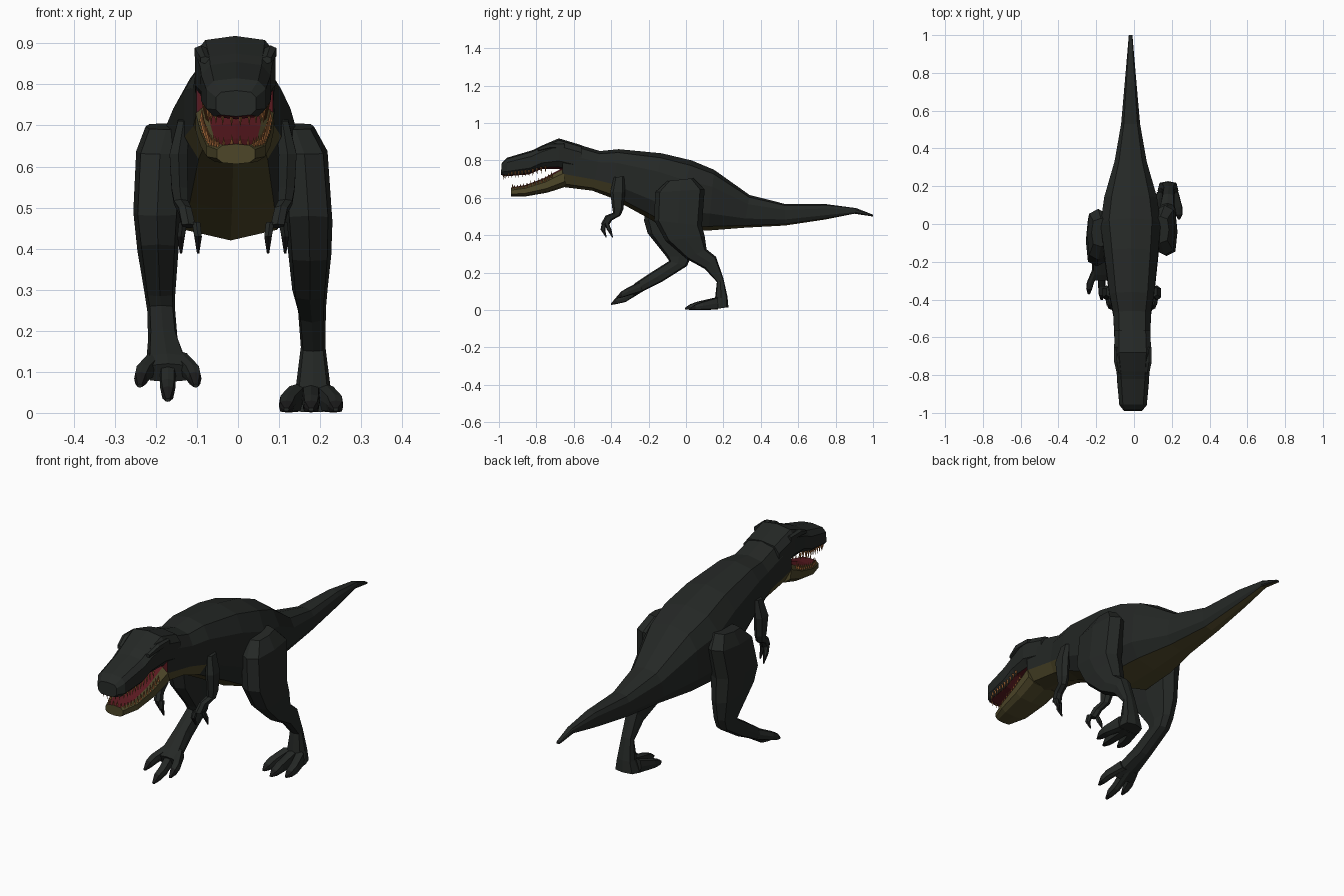
import bpy, bmesh
from math import cos, sin, pi, copysign
from mathutils import Vector


def material(name, r, g, b):
    m = bpy.data.materials.new(name)
    m.diffuse_color = (r, g, b, 1)
    return m


HIDE = material("dark hide", .018, .021, .019)
BELLY = material("olive belly", .075, .062, .022)
MOUTH = material("red mouth", .10, .010, .014)
TOOTH = material("tooth", .32, .12, .035)
CLAW = material("claw", .010, .010, .010)


def finish(name, bm, mats):
    bmesh.ops.recalc_face_normals(bm, faces=bm.faces)
    me = bpy.data.meshes.new(name)
    bm.to_mesh(me)
    bm.free()
    for m in mats:
        me.materials.append(m)
    ob = bpy.data.objects.new(name, me)
    bpy.context.collection.objects.link(ob)
    return ob


def loft(name, sections, n=8, p=.7, mats=(HIDE,), pick=lambda i, k: 0, cap=0):
    """Each section: y,z of one edge, y,z of the opposite edge, centre x, half width."""
    bm = bmesh.new()
    rings = []
    for ya, za, yb, zb, cx, hw in sections:
        ring = []
        for k in range(n):
            c, s = cos(2 * pi * k / n), sin(2 * pi * k / n)
            u = copysign(abs(c) ** p, c) if abs(c) > 1e-6 else 0
            v = copysign(abs(s) ** p, s) if abs(s) > 1e-6 else 0
            ring.append(bm.verts.new((cx + hw * v,
                                      (ya + yb) / 2 + u * (ya - yb) / 2,
                                      (za + zb) / 2 + u * (za - zb) / 2)))
        rings.append(ring)
    for i in range(len(rings) - 1):
        a, b = rings[i], rings[i + 1]
        for k in range(n):
            j = (k + 1) % n
            f = bm.faces.new((a[k], a[j], b[j], b[k]))
            f.material_index = pick(i, k)
    bm.faces.new(rings[0]).material_index = cap
    bm.faces.new(rings[-1])
    return finish(name, bm, mats)


# neck, torso and tail in one skin; olive underside, higher on the throat
def body_colour(i, k):
    return 1 if k in ((3, 4, 5, 6) if i < 2 else (4, 5)) else 0


loft("body", [
    (-.66, .91, -.66, .658, -.008, .097),
    (-.46, .85, -.50, .638, -.010, .103),
    (-.36, .86, -.40, .600, -.012, .122),
    (-.13, .838, -.20, .490, -.015, .148),
    (.03, .80, -.08, .420, -.018, .165),
    (.15, .75, .12, .425, -.018, .145),
    (.34, .615, .31, .440, -.018, .088),
    (.53, .567, .53, .452, -.018, .052),
    (.75, .566, .75, .485, -.018, .032),
    (.91, .545, .90, .515, -.018, .018),
    (1.0, .510, 1.0, .500, -.018, .010)],
    n=10, mats=(HIDE, BELLY, MOUTH), pick=body_colour, cap=2)

# upper head with red palate
loft("upper_head", [
    (-.985, .785, -.99, .722, -.005, .050),
    (-.955, .815, -.96, .715, -.005, .075),
    (-.82, .855, -.84, .725, -.005, .087),
    (-.78, .875, -.77, .755, -.005, .090),
    (-.68, .918, -.68, .755, -.007, .101),
    (-.56, .882, -.56, .730, -.009, .098)],
    n=10, p=.62, mats=(HIDE, MOUTH), pick=lambda i, k: int(k in (4, 5)))

# lower jaw with red tongue side
loft("lower_jaw", [
    (-.935, .655, -.935, .606, -.005, .048),
    (-.86, .668, -.86, .607, -.005, .074),
    (-.76, .705, -.74, .628, -.006, .088),
    (-.66, .760, -.64, .660, -.008, .099)],
    n=10, p=.7, mats=(BELLY, MOUTH), pick=lambda i, k: int(k in (0, 9)))

# brow ridges
for s, side in ((-1, "left"), (1, "right")):
    loft("brow_" + side, [
        (-.79, .868, -.79, .850, -.005 + s * .075, .012),
        (-.73, .895, -.73, .862, -.006 + s * .085, .016),
        (-.65, .893, -.65, .865, -.007 + s * .088, .012)], n=6)


# rows of small pointed teeth along half paths, repeated on both sides
def teeth(name, path, per_leg, length):
    bm = bmesh.new()
    pts = [Vector(q) for q in path]
    for a, b, count in zip(pts, pts[1:], per_leg):
        for j in range(count):
            c = a.lerp(b, (j + .5) / count)
            for s in (-1, 1):
                tip = bm.verts.new((-.005 + s * c.x, c.y, c.z + length))
                r = .0065
                base = [bm.verts.new((-.005 + s * c.x + dx * r, c.y + dy * r,
                                      c.z - length * .3))
                        for dx, dy in ((1, 0), (0, 1), (-1, 0), (0, -1))]
                bm.faces.new(base)
                for k in range(4):
                    bm.faces.new((base[k], base[(k + 1) % 4], tip))
    finish(name, bm, (TOOTH,))


teeth("upper_teeth", [(0, -.975, .722), (.043, -.972, .730), (.066, -.94, .732),
                      (.074, -.83, .742), (.080, -.74, .765)], (2, 2, 6, 4), -.028)
teeth("lower_teeth", [(0, -.928, .655), (.040, -.925, .645), (.064, -.86, .656),
                      (.078, -.76, .690), (.084, -.71, .722)], (2, 4, 5, 3), .026)

# planted leg
loft("planted_leg", [
    (-.10, .690, .04, .705, .140, .045),
    (-.165, .63, .10, .645, .162, .056),
    (-.17, .48, .085, .45, .172, .058),
    (-.11, .37, .10, .395, .175, .052),
    (0, .275, .11, .325, .175, .043),
    (.10, .220, .16, .285, .180, .034),
    (.165, .15, .20, .170, .183, .030),
    (.155, .06, .222, .070, .183, .042),
    (.13, .002, .227, .015, .180, .055)], p=.6)

# stepping leg, foot trailing up off the ground
loft("stepping_leg", [
    (-.12, .690, .03, .705, -.175, .050),
    (-.19, .63, .08, .645, -.190, .058),
    (-.225, .48, .05, .50, -.197, .058),
    (-.205, .41, .05, .38, -.195, .050),
    (-.105, .285, .03, .29, -.190, .037),
    (-.09, .262, .005, .235, -.187, .034),
    (-.18, .205, -.13, .15, -.183, .036),
    (-.27, .145, -.24, .095, -.174, .050),
    (-.30, .120, -.28, .075, -.170, .055)], p=.6)

# toes with claws: three forward toes on each foot
for t, tag in ((-1, "inner"), (0, "middle"), (1, "outer")):
    reach = .03 if t == 0 else 0
    x = .178 + t * .035
    loft("planted_toe_" + tag, [
        (.17, .070, .17, .002, x, .022),
        (.09 - reach, .045, .09 - reach, .001, x + t * .022, .021),
        (.05 - reach, .030, .05 - reach, .001, x + t * .025, .018),
        (.025 - reach, .012, .025 - reach, .004, x + t * .025, .006)],
        p=.5, mats=(HIDE, CLAW), pick=lambda i, k: int(i == 2))
    x = -.171 + t * .030
    drop = .035 if t == 0 else 0
    loft("stepping_toe_" + tag, [
        (-.25, .150, -.23, .100, x, .020),
        (-.315 - reach * .6, .118 - drop, -.305 - reach * .6, .078 - drop, x + t * .030, .019),
        (-.345 - reach, .100 - drop, -.340 - reach, .067 - drop, x + t * .036, .016),
        (-.372 - reach, .070 - drop, -.370 - reach, .062 - drop, x + t * .038, .006)],
        p=.6, mats=(HIDE, CLAW), pick=lambda i, k: int(i == 2))

# short arms, each with two clawed fingers
for s, side in ((-1, "left"), (1, "right")):
    cx = -.012
    loft("arm_" + side, [
        (-.385, .710, -.33, .715, cx + s * .120, .016),
        (-.405, .63, -.325, .63, cx + s * .133, .024),
        (-.395, .55, -.335, .54, cx + s * .130, .022),
        (-.39, .52, -.35, .505, cx + s * .127, .019),
        (-.43, .505, -.395, .48, cx + s * .117, .017),
        (-.455, .46, -.415, .45, cx + s * .108, .018)], n=6)
    for dx, dy, tag in ((-.016, -.012, "inner"), (.016, .022, "outer")):
        x = cx + s * (.106 + dx)
        loft("finger_" + side + "_" + tag, [
            (-.445 + dy * .4, .465, -.42 + dy * .4, .460, x, .011),
            (-.445 + dy, .430, -.42 + dy, .428, x + s * dx * .3, .010),
            (-.417 + dy, .388, -.412 + dy, .388, x + s * dx * .3, .003)],
            n=6, mats=(HIDE, CLAW), pick=lambda i, k: int(i == 1))
